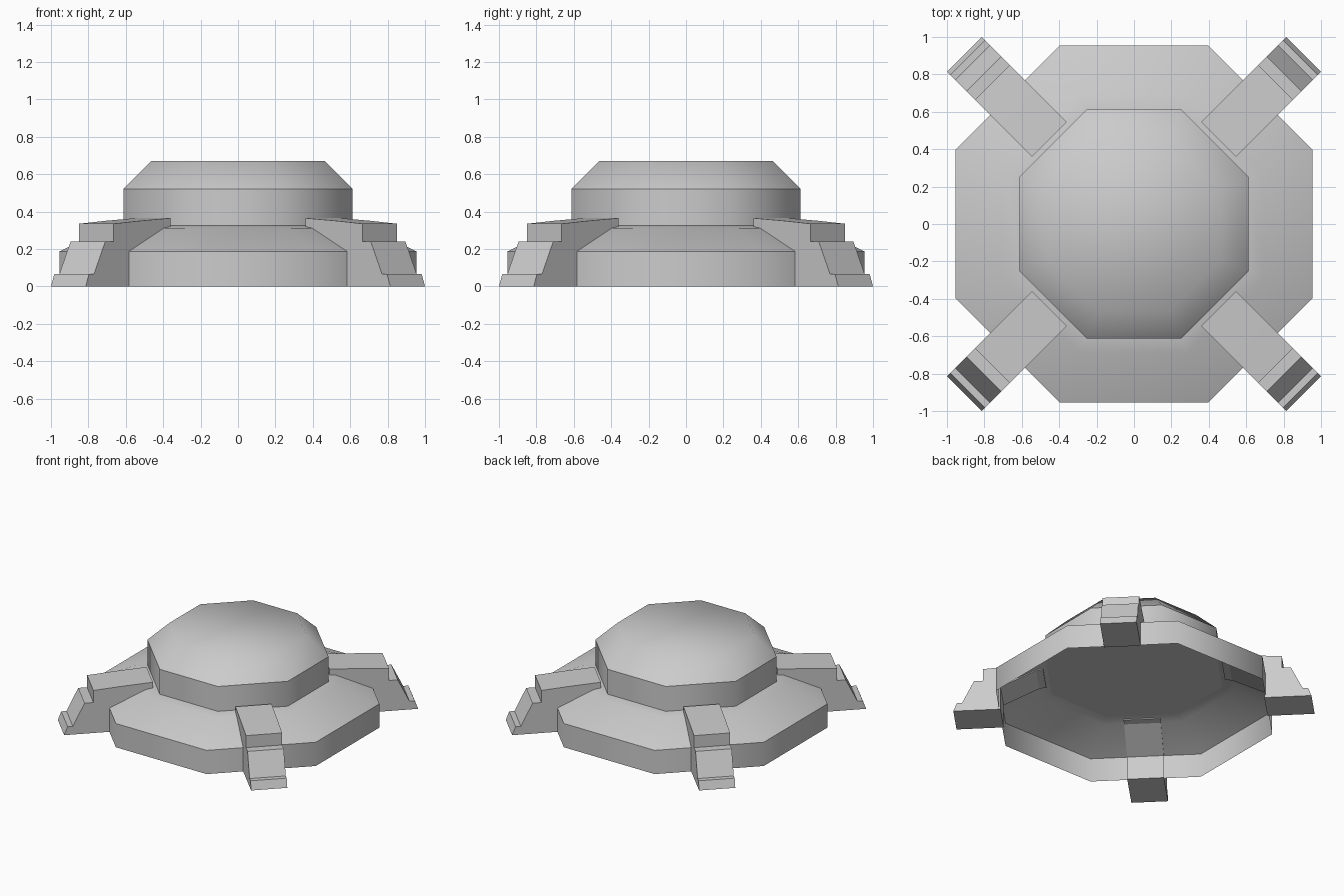
import bpy, bmesh, math
from mathutils import Vector

if "Cube" in bpy.data.objects:
    bpy.data.objects.remove(bpy.data.objects["Cube"])


def new_object(name, bm):
    mesh = bpy.data.meshes.new(name)
    bm.to_mesh(mesh)
    bm.free()
    obj = bpy.data.objects.new(name, mesh)
    bpy.context.collection.objects.link(obj)
    return obj


def octagon_shell(name, profile, sharp_rings, cap_bottom=False, cap_top=False):
    """Stack octagons given as (apothem, z), bottom to top, smooth between sides."""
    bm = bmesh.new()
    rings = []
    for apothem, z in profile:
        r = apothem / math.cos(math.pi / 8)
        rings.append([bm.verts.new((r * math.cos(math.pi / 8 + i * math.pi / 4),
                                    r * math.sin(math.pi / 8 + i * math.pi / 4), z))
                      for i in range(8)])
    for low, high in zip(rings, rings[1:]):
        for i in range(8):
            j = (i + 1) % 8
            bm.faces.new((low[i], low[j], high[j], high[i]))
    if cap_bottom:
        bm.faces.new(rings[0][::-1])
    if cap_top:
        bm.faces.new(rings[-1])
    for f in bm.faces:
        f.smooth = True
    for k in sharp_rings:
        for i in range(8):
            bm.edges.get((rings[k][i], rings[k][(i + 1) % 8])).smooth = False
    return new_object(name, bm)


def leg(name, angle, profile, half_width):
    """Extrude a side profile (radius, z) across the leg width."""
    out = Vector((math.cos(angle), math.sin(angle), 0))
    side = Vector((-math.sin(angle), math.cos(angle), 0))
    bm = bmesh.new()
    a, b = [[bm.verts.new(out * r + side * s * half_width + Vector((0, 0, z)))
             for r, z in profile] for s in (-1, 1)]
    n = len(profile)
    bm.faces.new(a)
    bm.faces.new(b[::-1])
    for i in range(n):
        j = (i + 1) % n
        bm.faces.new((a[j], a[i], b[i], b[j]))
    bmesh.ops.recalc_face_normals(bm, faces=bm.faces)
    return new_object(name, bm)


# Wide hollow base skirt with sloped top and a narrow ledge
octagon_shell("base_skirt",
              [(0.955, 0), (0.955, 0.187), (0.69, 0.312), (0.61, 0.325)], [1])

# Raised upper housing with chamfered roof
octagon_shell("upper_housing",
              [(0.612, 0.325), (0.612, 0.521), (0.463, 0.67)], [0, 1],
              cap_bottom=True, cap_top=True)

# Four stepped legs hugging the skirt on the diagonals
LEG = [(0.64, 0.365), (0.775, 0.365), (0.98, 0.335), (1.071, 0.335), (1.071, 0.24),
       (1.135, 0.24), (1.22, 0.065), (1.258, 0.065), (1.283, 0),
       (0.945, 0), (0.945, 0.182), (0.69, 0.305), (0.64, 0.312)]
LEG[1:3] = [(0.88, 0.35)]
for k, label in enumerate(("back_right", "back_left", "front_left", "front_right")):
    leg("leg_" + label, math.pi / 4 + k * math.pi / 2, LEG, 0.131)
